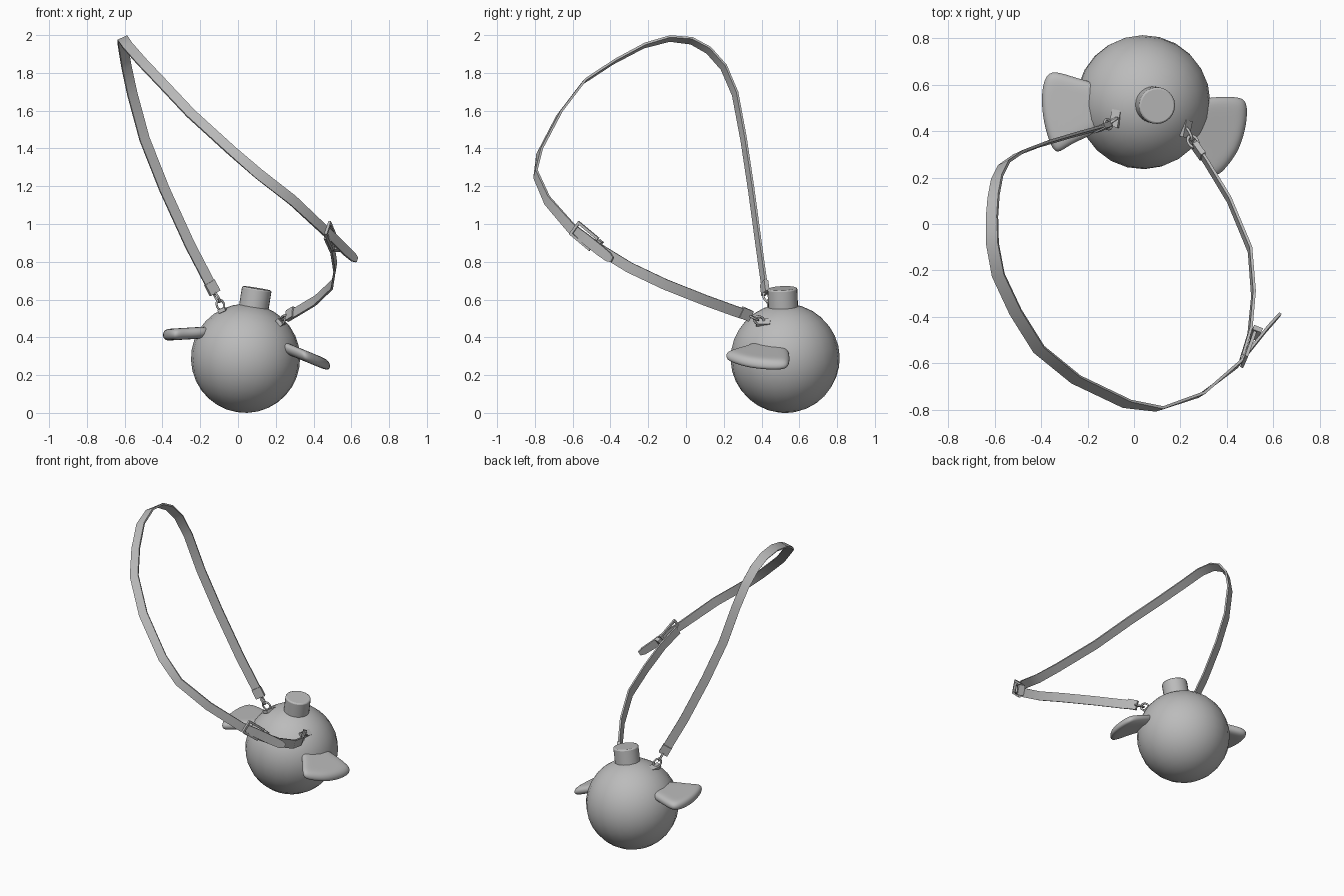
import bpy, bmesh, math
from mathutils import Vector, Matrix

if "Cube" in bpy.data.objects:
    bpy.data.objects.remove(bpy.data.objects["Cube"], do_unlink=True)

grey = bpy.data.materials.new("plain_grey")
grey.use_nodes = True
grey.diffuse_color = (0.5, 0.5, 0.5, 1)
grey.node_tree.nodes["Principled BSDF"].inputs["Base Color"].default_value = (0.5, 0.5, 0.5, 1)

CENTRE = Vector((0.04, 0.525, 0.289))
RADIUS = 0.289


def finish(name, obj, angle=35):
    """Name, colour and shade an object."""
    obj.name = name
    obj.data.name = name
    obj.data.materials.clear()
    obj.data.materials.append(grey)
    bpy.ops.object.select_all(action='DESELECT')
    obj.select_set(True)
    bpy.context.view_layer.objects.active = obj
    bpy.ops.object.shade_smooth_by_angle(angle=math.radians(angle))
    return obj


def from_bmesh(name, bm, angle=35):
    bmesh.ops.recalc_face_normals(bm, faces=bm.faces[:])
    mesh = bpy.data.meshes.new(name)
    bm.to_mesh(mesh)
    bm.free()
    obj = bpy.data.objects.new(name, mesh)
    bpy.context.collection.objects.link(obj)
    return finish(name, obj, angle)


def frame(along, across, origin):
    """Matrix whose x runs along, y across and z out of the surface."""
    x = along.normalized()
    y = (across - x * across.dot(x)).normalized()
    m = Matrix((x, y, x.cross(y))).transposed().to_4x4()
    m.translation = origin
    return m


def add_box(bm, m, centre, size):
    place = m @ Matrix.Translation(centre) @ Matrix.Diagonal((*size, 1))
    bmesh.ops.create_cube(bm, size=1, matrix=place)


def band(name, path, thick=0.012, width=0.056, round_end=False):
    """Flat strap swept along (point, width direction) pairs."""
    bm = bmesh.new()
    pts = [Vector(p) for p, _ in path]
    rings = []
    for i, (_, across) in enumerate(path):
        along = pts[min(i + 1, len(pts) - 1)] - pts[max(i - 1, 0)]
        m = frame(along, Vector(across), pts[i])
        w = width / 2
        if round_end and i >= len(pts) - 2:
            w *= (0.9, 0.5)[i - len(pts) + 2]
        rings.append([bm.verts.new(m @ Vector((0, a * w, b * thick / 2)))
                      for a, b in ((-1, -1), (1, -1), (1, 1), (-1, 1))])
    for r, s in zip(rings, rings[1:]):
        for k in range(4):
            bm.faces.new((r[k], r[k - 1], s[k - 1], s[k]))
    bm.faces.new(rings[0])
    bm.faces.new(rings[-1])
    return from_bmesh(name, bm)


def fin(name, outline, height, half):
    """Puffy fin: a rim outline with smaller upper and lower rings."""
    bm = bmesh.new()
    mid = Vector((sum(p[0] for p in outline), sum(p[1] for p in outline))) / len(outline)

    def ring(scale, dz):
        out = []
        for p in outline:
            q = mid + (Vector(p) - mid) * scale
            out.append(bm.verts.new((q.x, q.y, height(q.x) + dz)))
        return out
    rings = [ring(0.5, -half), ring(0.92, -half), ring(1.03, 0), ring(0.92, half), ring(0.5, half)]
    for r, s in zip(rings, rings[1:]):
        for k in range(len(r)):
            bm.faces.new((r[k - 1], r[k], s[k], s[k - 1]))
    bm.faces.new(rings[0])
    bm.faces.new(rings[-1])
    obj = from_bmesh(name, bm, 180)
    obj.modifiers.new("round", 'SUBSURF').levels = 2
    obj.modifiers["round"].render_levels = 2


# Round body and its cap, leaning slightly to the left
lean = Vector((0.06, -0.015, 0.37)).normalized()
tilt = lean.to_track_quat('Z', 'Y')
bpy.ops.mesh.primitive_uv_sphere_add(segments=24, ring_count=16, radius=RADIUS, location=CENTRE,
                                     rotation=tilt.to_euler())
finish("round_body", bpy.context.object, 60)
bpy.ops.mesh.primitive_cylinder_add(vertices=24, radius=0.079, depth=0.16, location=CENTRE + lean * 0.296,
                                    rotation=tilt.to_euler())
cap = finish("cap", bpy.context.object)
bevel = cap.modifiers.new("edge", 'BEVEL')
bevel.width = 0.008
bevel.segments = 2

# Side fins
fin("left_fin", [(.2, .52), (.33, .55), (.455, .55), (.49, .53), (.488, .43), (.455, .32),
                 (.41, .257), (.36, .2), (.33, .225), (.26, .33), (.2, .38)],
    lambda x: 0.345 - 0.41 * (x - 0.25), 0.03)
fin("right_fin", [(-.12, .6), (-.22, .62), (-.31, .652), (-.37, .66), (-.395, .6), (-.4, .515),
                  (-.385, .41), (-.35, .313), (-.32, .305), (-.26, .355), (-.12, .4)],
    lambda x: 0.412 + 0.06 * (x + 0.4), 0.031)

# Long strap, looping over the top and through the buckle
LOOP = (.82, .38, .44)
UPRIGHT = (.15, .3, .9)
long_path = [(p, LOOP) for p in (
    (-.125, .42, .64), (-.255, .385, .89), (-.39, .345, 1.185), (-.495, .305, 1.45),
    (-.56, .26, 1.69), (-.59, .2, 1.83), (-.605, .12, 1.92), (-.612, .03, 1.97),
    (-.61, -.085, 1.982), (-.585, -.22, 1.945), (-.51, -.38, 1.86), (-.41, -.54, 1.755),
    (-.25, -.67, 1.585), (-.03, -.775, 1.385))]
long_path += [((.11, -.797, 1.265), (.57, .2, .75)), ((.29, -.735, 1.125), (.4, .25, .8))]
long_path += [(p, UPRIGHT) for p in (
    (.45, -.605, .975), (.51, -.53, .92), (.57, -.455, .86), (.61, -.41, .825), (.628, -.39, .81))]
band("long_strap", long_path, round_end=True)

# Short strap, from the buckle back to the body
band("short_strap", [(p, UPRIGHT) for p in (
    (.465, -.575, .945), (.5, -.46, .868), (.515, -.3, .77), (.5, -.11, .68),
    (.41, .105, .595), (.31, .27, .535), (.265, .335, .515))])

# Buckle: frame, prong and keeper
bm = bmesh.new()
m = frame(Vector((.25, .72, -.6)), Vector(UPRIGHT), Vector((.493, -.54, .937)))
for s in (-1, 1):
    add_box(bm, m, (s * 0.065, 0, 0), (0.014, 0.088, 0.014))
    add_box(bm, m, (0, s * 0.037, 0), (0.13, 0.014, 0.014))
add_box(bm, m, (0, 0, -0.016), (0.13, 0.01, 0.01))
from_bmesh("buckle", bm)
bm = bmesh.new()
m = frame(Vector((.25, .72, -.6)), Vector(UPRIGHT), Vector((.525, -.47, .885)))
add_box(bm, m, (0, 0, 0), (0.025, 0.066, 0.04))
from_bmesh("keeper", bm)

# Fittings joining each strap end to the body
for side, foot, end, direction, across in (
        ("right", (-.08, .455, 0), (-.125, .42, .64), (-.13, -.035, .25), LOOP),
        ("left", (.225, .41, 0), (.265, .335, .515), (.05, -.07, .03), UPRIGHT)):
    foot, end, direction = Vector(foot), Vector(end), Vector(direction).normalized()
    dx, dy = foot.x - CENTRE.x, foot.y - CENTRE.y
    foot.z = CENTRE.z + math.sqrt(RADIUS ** 2 - dx * dx - dy * dy)
    out = (foot - CENTRE).normalized()

    # folded strap end
    bm = bmesh.new()
    add_box(bm, frame(direction, Vector(across), end), (0.025, 0, 0), (0.065, 0.06, 0.024))
    from_bmesh(side + "_strap_fold", bm)

    # tab stitched to the body
    bm = bmesh.new()
    add_box(bm, frame(Vector((0.2, 1, 0)), out.cross(Vector((0.2, 1, 0))), foot),
            (0, 0, 0), (0.075, 0.04, 0.02))
    from_bmesh(side + "_tab", bm)

    # two interlocked links
    gap = end - foot
    turn = frame(gap, Vector(across), Vector())
    for i, f in enumerate((0.3, 0.72)):
        spin = turn @ Matrix.Rotation(i * math.pi / 2, 4, 'X')
        bpy.ops.mesh.primitive_torus_add(major_radius=0.021, minor_radius=0.006, major_segments=16,
                                         minor_segments=8, location=foot + gap * f,
                                         rotation=spin.to_euler())
        link = finish(side + "_link_" + ("lower", "upper")[i], bpy.context.object, 60)
        link.scale = (1.35, 1, 1)
